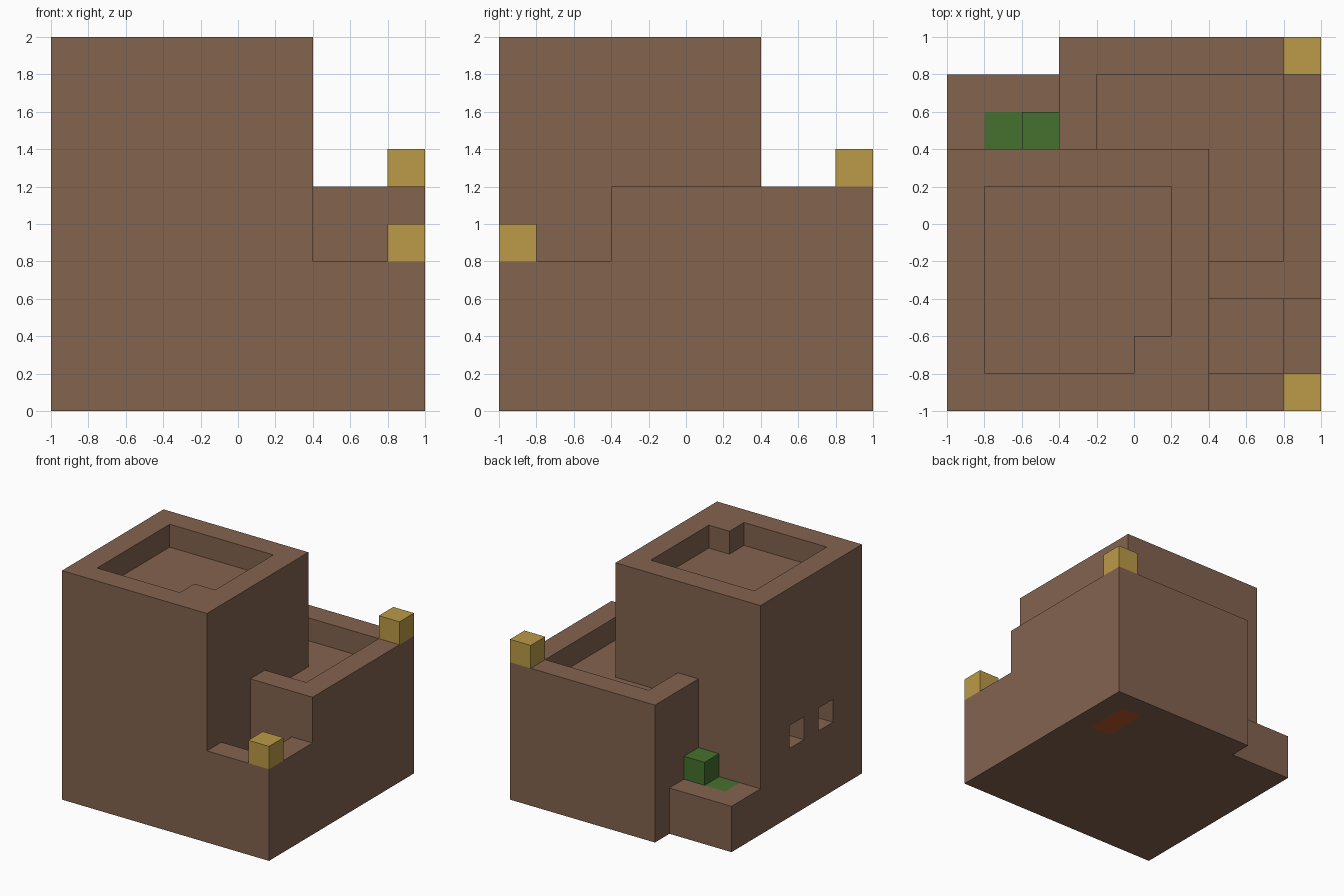
import bpy
import bmesh

default = bpy.data.objects.get("Cube")
if default:
    bpy.data.objects.remove(default, do_unlink=True)


def make_material(name, rgb):
    mat = bpy.data.materials.new(name)
    mat.use_nodes = True
    color = (*rgb, 1.0)
    mat.diffuse_color = color
    mat.node_tree.nodes["Principled BSDF"].inputs["Base Color"].default_value = color
    return mat


clay = make_material("brown clay", (0.227, 0.125, 0.078))
gold = make_material("gold", (0.503, 0.328, 0.065))
leaf = make_material("leaf green", (0.061, 0.162, 0.026))
rust = make_material("rust orange", (0.515, 0.095, 0.021))


def prism(name, footprint, z0, z1, mat=None):
    """Extrude a counter-clockwise footprint from z0 to z1."""
    bm = bmesh.new()
    face = bm.faces.new([bm.verts.new((x, y, z0)) for x, y in footprint])
    top = bmesh.ops.extrude_face_region(bm, geom=[face], use_keep_orig=True)
    moved = [v for v in top["geom"] if isinstance(v, bmesh.types.BMVert)]
    bmesh.ops.translate(bm, verts=moved, vec=(0, 0, z1 - z0))
    bmesh.ops.recalc_face_normals(bm, faces=bm.faces)
    mesh = bpy.data.meshes.new(name)
    bm.to_mesh(mesh)
    bm.free()
    if mat:
        mesh.materials.append(mat)
    obj = bpy.data.objects.new(name, mesh)
    bpy.context.collection.objects.link(obj)
    return obj


def box(name, xs, ys, zs, mat=None):
    (x0, x1), (y0, y1) = xs, ys
    return prism(name, [(x0, y0), (x1, y0), (x1, y1), (x0, y1)], *zs, mat)


def cut(obj, xs, ys, zs):
    """Carve a box out of obj."""
    cutter = box("cutter", xs, ys, zs)
    cutter.hide_render = True
    mod = obj.modifiers.new("cut", "BOOLEAN")
    mod.operation = "DIFFERENCE"
    mod.solver = "EXACT"
    mod.object = cutter
    bpy.context.view_layer.objects.active = obj
    bpy.ops.object.modifier_apply(modifier=mod.name)
    bpy.data.objects.remove(cutter, do_unlink=True)


# Tall tower with a sunken roof and two windows on its right side
tower = box("tower", (-1, 0.4), (-1, 0.4), (0, 2), clay)
cut(tower, (-0.8, 0.2), (-0.8, 0.2), (1.8, 2.1))
for y in (-0.6, -0.2):
    cut(tower, (-1.1, -0.8), (y, y + 0.2), (0.6, 0.8))
box("roof_corner_block", (0, 0.2), (-0.8, -0.6), (1.8, 2), clay)

# Middle wing wrapped around the tower's back corner
wing = prism("wing", [(-0.4, 0.4), (0.4, 0.4), (0.4, -0.4),
                      (1, -0.4), (1, 1), (-0.4, 1)], 0, 1.2, clay)
cut(wing, (-0.2, 0.8), (-0.2, 0.8), (1, 1.3))

# Coloured floor block set into the underside of the wing
cut(wing, (0.6, 0.8), (0.4, 0.8), (-0.1, 0.2))
box("floor_block", (0.6, 0.8), (0.4, 0.8), (0, 0.2), rust)

# Low terrace in the front left corner
terrace = box("terrace", (0.4, 1), (-1, -0.4), (0, 0.8), clay)
cut(terrace, (0.3, 0.8), (-0.8, -0.3), (0.6, 0.9))

# Garden ledge at the back right, with a sunken plant and a bush
ledge = box("garden_ledge", (-1, -0.4), (0.4, 0.8), (0, 0.4), clay)
cut(ledge, (-0.8, -0.6), (0.3, 0.6), (0.2, 0.5))
box("planted_bed", (-0.8, -0.6), (0.4, 0.6), (0.2, 0.4), leaf)
box("bush", (-0.6, -0.4), (0.4, 0.6), (0.4, 0.6), leaf)

# Gold lanterns on the outer corners
for name, y, z in (("front_lantern", -1, 0.8), ("back_lantern", 0.8, 1.2)):
    box(name, (0.8, 1), (y, y + 0.2), (z, z + 0.2), gold)
